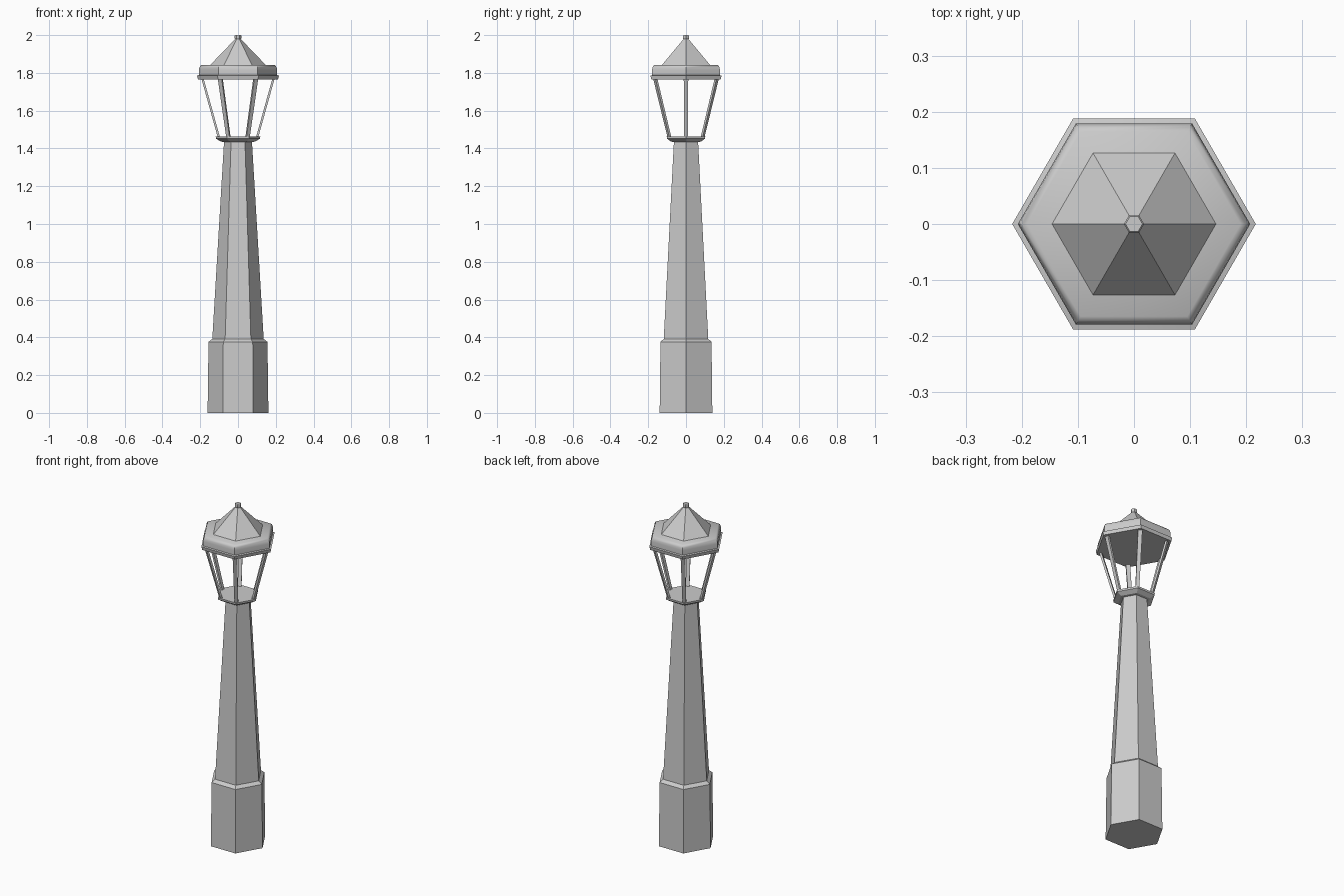
import bpy, bmesh
from math import cos, sin, pi, radians
from mathutils import Vector

if "Cube" in bpy.data.objects:
    bpy.data.objects.remove(bpy.data.objects["Cube"])


def hex_lathe(name, profile, smooth=False):
    """Stack of hexagonal rings from (radius, z) points, capped at both ends."""
    bm = bmesh.new()
    rings = [[bm.verts.new((r * cos(i * pi / 3), r * sin(i * pi / 3), z))
              for i in range(6)] for r, z in profile]
    for a, b in zip(rings, rings[1:]):
        for i in range(6):
            j = (i + 1) % 6
            bm.faces.new((a[i], a[j], b[j], b[i]))
    bm.faces.new(rings[0][::-1])
    bm.faces.new(rings[-1])
    return finish(name, bm, smooth)


def finish(name, bm, smooth=False):
    bmesh.ops.recalc_face_normals(bm, faces=bm.faces)
    me = bpy.data.meshes.new(name)
    bm.to_mesh(me)
    bm.free()
    ob = bpy.data.objects.new(name, me)
    bpy.context.collection.objects.link(ob)
    if smooth:
        bpy.ops.object.select_all(action='DESELECT')
        ob.select_set(True)
        bpy.context.view_layer.objects.active = ob
        bpy.ops.object.shade_smooth_by_angle(angle=radians(35))
    return ob


def corner_bar(name, angle):
    """Flat leaning bar, broad side facing outward."""
    out = Vector((cos(angle), sin(angle), 0))
    side = Vector((-sin(angle), cos(angle), 0))
    bm = bmesh.new()
    for r, z, half in ((0.101, 1.458, 0.010), (0.188, 1.77, 0.012)):
        for dr, ds in ((-0.006, -1), (0.006, -1), (0.006, 1), (-0.006, 1)):
            bm.verts.new(out * (r + dr) + side * half * ds + Vector((0, 0, z)))
    v = list(bm.verts)
    for i in range(4):
        j = (i + 1) % 4
        bm.faces.new([v[i], v[j], v[j + 4], v[i + 4]])
    bm.faces.new(v[3::-1])
    bm.faces.new(v[4:])
    return finish(name, bm)


# Post: plinth, chamfer, tapering shaft, flared lantern tray
hex_lathe("post", [(0.161, 0), (0.156, 0.376), (0.136, 0.392), (0.074, 1.434),
                   (0.09, 1.436), (0.117, 1.452), (0.118, 1.463)])

# Lantern corner bars
for k in range(6):
    corner_bar(f"lantern_bar_{k + 1}", k * pi / 3)

# Roof: eave lip, rounded rim and flat shoulder
hex_lathe("roof_rim", [(0.212, 1.765), (0.217, 1.785), (0.207, 1.788), (0.207, 1.815),
                       (0.205, 1.828), (0.199, 1.838), (0.190, 1.843)], smooth=True)

# Pointed cap and finial
hex_lathe("roof_cap", [(0.147, 1.842), (0.014, 1.98)])
hex_lathe("finial", [(0.014, 1.976), (0.018, 1.982), (0.018, 1.996), (0.015, 2.0)])
